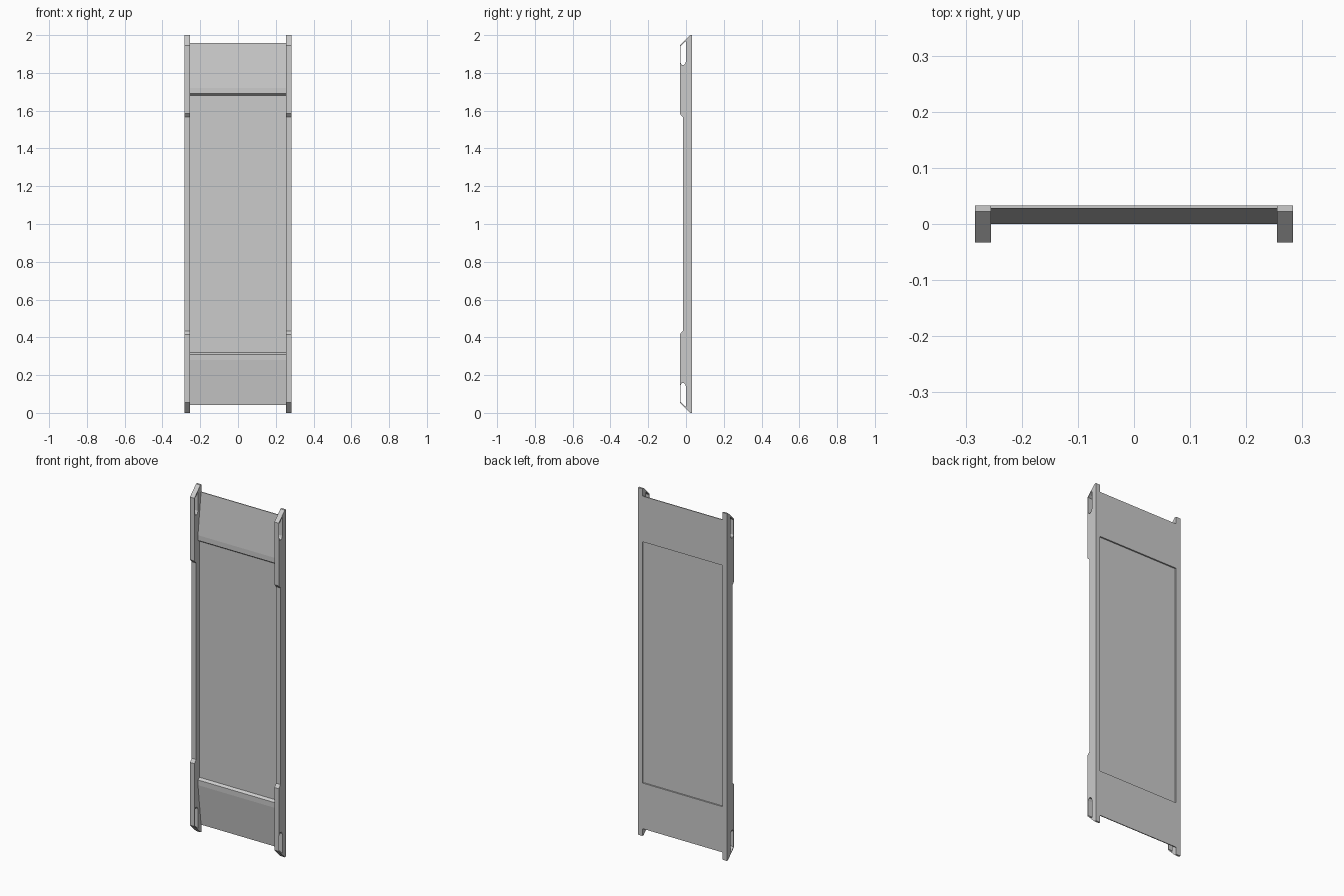
import bpy
import math

if "Cube" in bpy.data.objects:
    bpy.data.objects.remove(bpy.data.objects["Cube"])


def mirrored(half):
    """Close a (y, z) outline whose upper half is given, mirroring about z = 1."""
    return half + [(y, 2 - z) for y, z in reversed(half)]


def extrude_profile(name, outlines, x, width):
    """Extrude (y, z) outlines along x; inner outlines become holes."""
    curve = bpy.data.curves.new(name, 'CURVE')
    curve.dimensions = '2D'
    curve.fill_mode = 'BOTH'
    curve.extrude = width / 2
    for pts in outlines:
        spline = curve.splines.new('POLY')
        spline.points.add(len(pts) - 1)
        for p, (y, z) in zip(spline.points, pts):
            p.co = (y, z, 0, 1)
        spline.use_cyclic_u = True
    obj = bpy.data.objects.new(name, curve)
    bpy.context.collection.objects.link(obj)
    obj.rotation_euler = (math.pi / 2, 0, math.pi / 2)
    obj.location.x = x
    bpy.ops.object.select_all(action='DESELECT')
    obj.select_set(True)
    bpy.context.view_layer.objects.active = obj
    bpy.ops.object.convert(target='MESH')
    for poly in bpy.context.object.data.polygons:
        poly.use_smooth = False
    return bpy.context.object


# Side rails: thick slanted ends with grip holes, slim middle
rail = mirrored([(-0.017, 1.566), (-0.033, 1.584), (-0.033, 1.945),
                 (0.022, 2.0), (0.033, 2.0)])
hole = [(-0.029, 1.942), (-0.003, 1.968), (0.0, 1.966), (0.0, 1.86),
        (-0.004, 1.849), (-0.012, 1.842), (-0.022, 1.842), (-0.029, 1.855)]
hole_low = [(y, 2 - z) for y, z in hole]
for side, label in ((-1, "left"), (1, "right")):
    extrude_profile(label + "_rail", [rail, hole, hole_low], side * 0.269, 0.028)

# Panel: thin recessed middle, thicker ends tapering toward the tips
front = [(0.014, 1.68), (0.0, 1.69), (0.0, 1.72), (0.028, 1.958)]
back = [(0.033, 1.958), (0.033, 1.695), (0.025, 1.695)]
extrude_profile("door_panel", [mirrored(front + back)], 0, 0.51)
